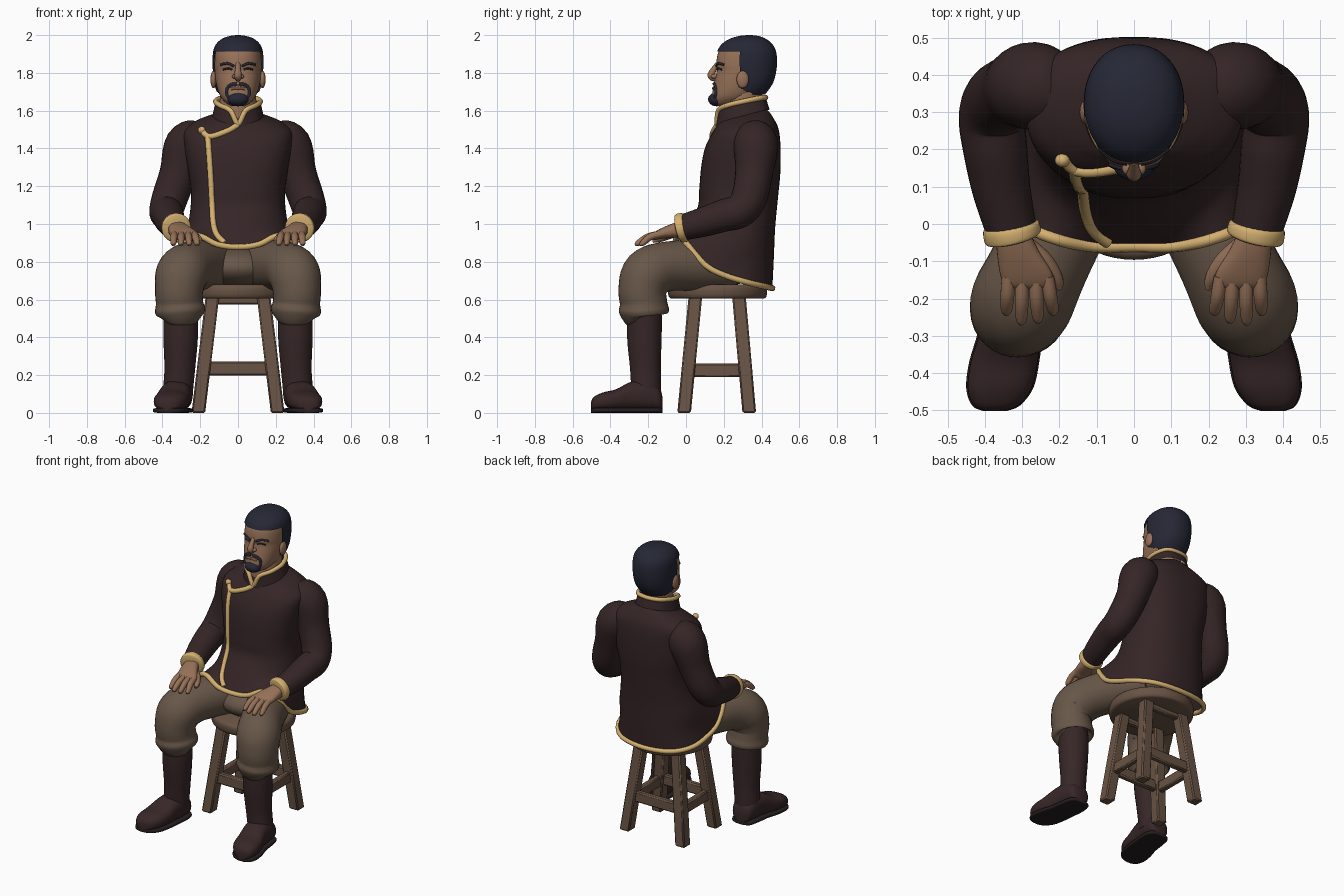
import bpy, bmesh, math
from mathutils import Vector
from mathutils.bvhtree import BVHTree

if "Cube" in bpy.data.objects:
    bpy.data.objects.remove(bpy.data.objects["Cube"])


def mat(name, r, g, b):
    m = bpy.data.materials.new(name)
    lin = [((c / 255 + 0.055) / 1.055) ** 2.4 for c in (r, g, b)]
    m.diffuse_color = (*lin, 1)
    m.use_nodes = True
    m.node_tree.nodes["Principled BSDF"].inputs["Base Color"].default_value = m.diffuse_color
    return m


JACKET = mat("dark maroon cloth", 53, 37, 38)
GOLD = mat("gold trim", 212, 176, 112)
SKIN = mat("skin", 150, 113, 88)
HAIR = mat("blue black hair", 37, 39, 53)
PANTS = mat("brown trousers", 104, 87, 73)
BOOT = mat("dark boot leather", 55, 38, 39)
SOLE = mat("boot sole", 38, 30, 31)
WOOD = mat("stool wood", 104, 83, 68)
LIP = mat("lip", 124, 86, 70)


def finish(name, bm, material, mirror=False, angle=50):
    bmesh.ops.recalc_face_normals(bm, faces=bm.faces[:])
    me = bpy.data.meshes.new(name)
    bm.to_mesh(me)
    bm.free()
    me.materials.append(material)
    me.polygons.foreach_set("use_smooth", [True] * len(me.polygons))
    me.set_sharp_from_angle(angle=math.radians(angle))
    ob = bpy.data.objects.new(name, me)
    bpy.context.collection.objects.link(ob)
    if mirror:
        mod = ob.modifiers.new("mirror", 'MIRROR')
        mod.use_mirror_merge = False
    return ob


def spline(pts, sub, closed=False):
    """Catmull-Rom through points of any dimension."""
    n, out = len(pts), []
    g = (lambda i: pts[i % n]) if closed else (lambda i: pts[min(max(i, 0), n - 1)])
    for i in range(n if closed else n - 1):
        for k in range(sub):
            t = k / sub
            out.append([0.5 * (2 * b + (c - a) * t + (2 * a - 5 * b + 4 * c - d) * t * t
                               + (3 * b - a - 3 * c + d) * t ** 3)
                        for a, b, c, d in zip(g(i - 1), g(i), g(i + 1), g(i + 2))])
    if not closed:
        out.append(list(pts[-1]))
    return out


def loft(name, rings, material, sub=4, caps=(True, True), mirror=False, keep=None):
    cols = [spline(list(c), sub) for c in zip(*rings)]
    bm = bmesh.new()
    vs = [[bm.verts.new(p) for p in ring] for ring in zip(*cols)]
    n = len(vs[0])
    for a, b in zip(vs, vs[1:]):
        for j in range(n):
            k = (j + 1) % n
            bm.faces.new((a[j], a[k], b[k], b[j]))
    for flag, ring in zip(caps, (vs[0], vs[-1])):
        if flag:
            bm.faces.new(ring)
    if keep:
        bad = [f for f in bm.faces if not keep(f.calc_center_median())]
        bmesh.ops.delete(bm, geom=bad, context='FACES')
    return finish(name, bm, material, mirror)


def tube(name, pts, material, sub=5, n=20, mirror=False, closed=False):
    """Round tube through (x, y, z, radius) points."""
    path = spline(pts, sub, closed)
    if closed:
        path.append(path[0])
    pos = [Vector(p[:3]) for p in path]
    u, rings = None, []
    for i, p in enumerate(pos):
        t = (pos[min(i + 1, len(pos) - 1)] - pos[max(i - 1, 0)]).normalized()
        u = t.orthogonal() if u is None else u - t * u.dot(t)
        u.normalize()
        v, r = t.cross(u), max(path[i][3], 0.001)
        rings.append([p + r * (math.cos(a) * u + math.sin(a) * v)
                      for a in (2 * math.pi * k / n for k in range(n))])
    return loft(name, rings, material, sub=1, mirror=mirror)


def oval(zf, zb, yf, yb, rx, e=2.0, n=64):
    """Level ring with front/back heights and depths."""
    out = []
    for k in range(n):
        a = 2 * math.pi * k / n
        s, c = math.sin(a), math.cos(a)
        x = math.copysign(abs(s) ** (2 / e), s)
        y = math.copysign(abs(c) ** (2 / e), c)
        out.append((rx * x, (yf + yb) / 2 - (yb - yf) / 2 * y, (zf + zb) / 2 + (zf - zb) / 2 * y))
    return out


def slab(cx, y, z0, z1, w, e=2.5, n=32):
    """Upright ring across y."""
    return [(cx + p[0], y, (z0 + z1) / 2 + p[1]) for p in oval(0, 0, -(z1 - z0) / 2, (z1 - z0) / 2, w, e, n)]


def ball(name, loc, scale, material, mirror=False):
    bm = bmesh.new()
    bmesh.ops.create_uvsphere(bm, u_segments=24, v_segments=16, radius=1)
    for v in bm.verts:
        v.co = Vector(loc) + Vector(a * b for a, b in zip(v.co, scale))
    return finish(name, bm, material, mirror)


def beam(name, a, b, wx, wy, mirror=False):
    """Square beam; cut level when upright, else across its length."""
    a, b = Vector(a), Vector(b)
    d = b - a
    ax = max(range(3), key=lambda i: abs(d[i]))
    e1, e2 = [Vector([float(i == k) for i in range(3)]) for k in range(3) if k != ax]
    sq = ((-1, -1), (1, -1), (1, 1), (-1, 1))
    rings = [[p + e1 * i * wx + e2 * j * wy for i, j in sq] for p in (a, b)]
    ob = loft(name, rings, WOOD, sub=1, mirror=mirror)
    bev = ob.modifiers.new("bevel", 'BEVEL')
    bev.width, bev.segments = 0.008, 1


def mirrored(half):
    return half + [(-p[0], *p[1:]) for p in half[-2:0:-1]]


def front_of(ob):
    tree = BVHTree.FromPolygons([v.co for v in ob.data.vertices], [p.vertices for p in ob.data.polygons])
    return lambda x, z: tree.ray_cast(Vector((x, -2, z)), Vector((0, 1, 0)))[0].y


# stool
loft("stool_seat", [oval(z, z, .167 - r, .167 + r, r) for z, r in
     ((.605, .245), (.615, .258), (.645, .263), (.668, .26), (.68, .245))], WOOD, sub=2)
for nm, yb, yt in (("front", -.01, .05), ("back", .335, .28)):
    beam(f"stool_{nm}_leg", (.21, yb, 0), (.135, yt, .62), .036, .036, True)
    ym = yb + (yt - yb) * .38
    beam(f"stool_{nm}_stretcher", (-.18, ym, .235), (.18, ym, .235), .02, .036)
    beam(f"stool_{nm}_apron", (-.14, yt, .595), (.14, yt, .595), .02, .02)
beam("stool_side_stretcher", (.18, .02, .225), (.18, .31, .225), .02, .036, True)

# trousers
tube("trouser_leg", [(.09, .27, .77, .09), (.12, .2, .775, .125), (.17, .08, .78, .135), (.25, -.1, .775, .132),
     (.297, -.2, .735, .138), (.312, -.23, .65, .128), (.31, -.225, .585, .125), (.307, -.223, .545, .133),
     (.305, -.222, .518, .122), (.305, -.22, .512, .09)], PANTS, n=32, mirror=True)
ball("trouser_seat", (0, .16, .77), (.22, .22, .105), PANTS)

# boots
tube("boot_shaft", [(.303, -.22, .55, .088), (.303, -.22, .5, .093), (.304, -.22, .38, .091),
     (.308, -.215, .24, .082), (.315, -.212, .15, .08), (.32, -.212, .08, .08)], BOOT, n=28, mirror=True)
FOOT = [(.32, -.124, .03, .08), (.32, -.14, .065, .13), (.322, -.2, .08, .17), (.332, -.29, .083, .165),
        (.348, -.37, .09, .125), (.36, -.44, .086, .108), (.37, -.487, .06, .085), (.373, -.502, .025, .06)]
loft("boot_foot", [slab(x, y, .012, h, w) for x, y, w, h in FOOT], BOOT, mirror=True)
loft("boot_sole", [slab(x, y, 0, .026, w + .004, 5) for x, y, w, h in FOOT], SOLE, mirror=True)

# jacket body with swept hem
hem = mirrored([(0, -.06, .878), (.11, -.06, .892), (.21, -.04, .938), (.285, 0, .9), (.315, .1, .785),
                (.31, .2, .73), (.28, .33, .69), (.18, .425, .668), (0, .457, .66)])
TORSO = [(1.0, .82, .01, .465, .285, 2.2), (1.09, .98, .062, .472, .258, 2.3), (1.18, 1.14, .07, .487, .248, 2.4),
         (1.3, 1.28, .08, .5, .265, 2.5), (1.4, 1.42, .1, .5, .285, 2.5), (1.475, 1.51, .135, .488, .285, 2.5),
         (1.52, 1.565, .165, .46, .225, 2.2), (1.545, 1.6, .18, .435, .14, 2), (1.56, 1.62, .21, .41, .09, 2)]
torso = loft("jacket_body", [spline(hem, 4, True)] + [oval(*t) for t in TORSO], JACKET, sub=5, caps=(False, True))
tube("hem_trim", [(*p, .016) for p in hem], GOLD, n=10, closed=True)

# sleeves and cuffs
tube("sleeve", [(.15, .35, 1.47, .06), (.2, .355, 1.455, .098), (.27, .37, 1.415, .118), (.315, .36, 1.27, .1),
     (.36, .335, 1.14, .095), (.38, .285, 1.07, .09), (.372, .2, 1.045, .086), (.355, .09, 1.01, .078),
     (.325, -.03, .978, .067)], JACKET, n=28, mirror=True)
tube("cuff_trim", [(.332, -.002, .985, .069), (.33, -.012, .983, .077), (.324, -.034, .977, .077),
     (.322, -.042, .975, .062)], GOLD, n=28, mirror=True)

# standing collar
top = mirrored([(0, .165, 1.53), (.04, .172, 1.6), (.095, .22, 1.628), (.118, .31, 1.65), (.08, .4, 1.668), (0, .422, 1.67)])
low = mirrored([(0, .16, 1.51), (.05, .17, 1.52), (.11, .215, 1.545), (.135, .31, 1.575), (.095, .41, 1.6), (0, .443, 1.605)])
loft("collar", [spline(low, 6, True), spline(top, 6, True)], JACKET, caps=(False, False))
tube("collar_trim", [(*p, .014) for p in top], GOLD, n=10, closed=True)

# placket and knot fastening
jy = front_of(torso)
for nm, pts in (("placket_slant", [(0, 1.525), (-.05, 1.495), (-.12, 1.468), (-.16, 1.462)]),
                ("placket", [(-.16, 1.465), (-.155, 1.4), (-.148, 1.3), (-.142, 1.2), (-.137, 1.1),
                             (-.13, 1.0), (-.11, .94), (-.07, .9)]),
                ("knot_loop", [(-.155, 1.46), (-.175, 1.475), (-.19, 1.495)])):
    tube(nm, [(x, jy(x, z), z, .016) for x, z in pts], GOLD, n=10)
ball("knot", (-.192, jy(-.19, 1.495) - .008, 1.497), (.02, .018, .02), GOLD)

# hands
loft("palm", [slab(x, y, z - h, z + h, w) for x, y, z, w, h in
     ((.325, -.02, .975, .045, .042), (.312, -.07, .965, .056, .038), (.29, -.13, .95, .07, .028),
      (.283, -.165, .936, .066, .022), (.28, -.175, .93, .05, .012))], SKIN, mirror=True)
for i, (bx, tx, ty) in enumerate(((.337, .342, -.245), (.3, .302, -.27), (.264, .258, -.265), (.232, .217, -.245))):
    m = (bx + tx) / 2
    tube(f"finger_{i + 1}", [(bx, -.14, .948, .018), (m, (ty - .14) / 2, .93, .019), (tx, ty + .015, .898, .015),
         (tx, ty, .89, .006)], SKIN, n=12, mirror=True)
tube("thumb", [(.285, -.06, .955, .025), (.24, -.1, .94, .024), (.208, -.145, .92, .018), (.198, -.175, .908, .008)],
     SKIN, n=12, mirror=True)

# head
tube("neck", [(0, .305, 1.52, .1), (0, .305, 1.62, .098), (0, .31, 1.74, .095)], SKIN, n=28)
HEAD = [(1.625, .165, .26, .035), (1.64, .145, .31, .062), (1.67, .138, .36, .09), (1.71, .142, .41, .107),
        (1.76, .152, .445, .118), (1.81, .163, .46, .123), (1.845, .16, .465, .124), (1.9, .168, .465, .121),
        (1.94, .19, .455, .108), (1.97, .23, .43, .08), (1.985, .29, .38, .03)]
head = loft("head", [oval(z, z, a, b, w, 2.25) for z, a, b, w in HEAD], SKIN)
CAP = [(1.665, .19, .4, .09), (1.7, .175, .43, .112), (1.75, .165, .462, .127), (1.81, .162, .478, .133),
       (1.87, .155, .482, .135), (1.92, .168, .475, .13), (1.955, .192, .455, .114), (1.982, .235, .42, .082),
       (1.996, .285, .38, .04), (2.0, .325, .345, .008)]
loft("hair", [oval(z, z, a, b, w, 2.15) for z, a, b, w in CAP], HAIR, sub=6,
     keep=lambda c: (c.y > .285 and c.z > 1.685 + max(0, .36 - c.y) * .5) or c.z > 1.912)
ball("ear", (.13, .3, 1.765), (.016, .032, .046), SKIN, True)

# face details laid on the head
hy = front_of(head)
tube("nose", [(0, .168, 1.85, .012), (0, .148, 1.82, .015), (0, .134, 1.79, .02), (0, .142, 1.775, .018),
     (0, .16, 1.765, .012)], SKIN, n=16)
ball("nostril", (.018, .15, 1.781), (.014, .018, .012), SKIN, True)
for nm, pts, r, m in (("eyebrow", [(.02, 1.836), (.055, 1.85), (.092, 1.843)], .007, HAIR),
                      ("eye_line", [(.03, 1.818), (.052, 1.824), (.078, 1.817)], .005, HAIR),
                      ("moustache", [(.004, 1.742), (.035, 1.738), (.055, 1.72), (.06, 1.69), (.045, 1.662)], .009, HAIR),
                      ("mouth", [(0, 1.718), (.02, 1.719), (.036, 1.714)], .008, LIP)):
    tube(nm, [(x, hy(x, z) + .001, z, r) for x, z in pts], m, n=10, mirror=True)
ball("goatee", (0, .163, 1.66), (.057, .046, .037), HAIR)
